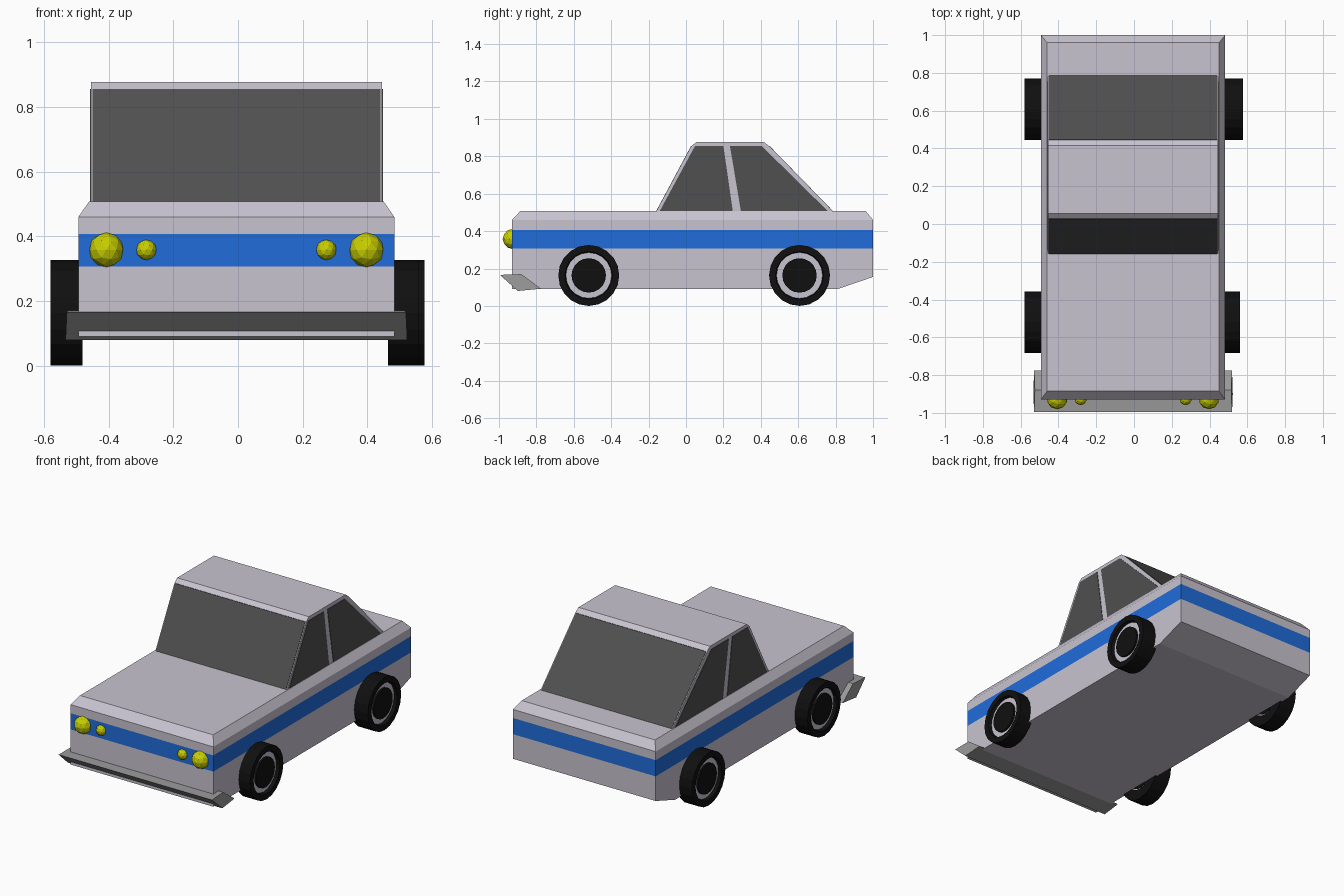
import bpy, bmesh, math

if "Cube" in bpy.data.objects:
    bpy.data.objects.remove(bpy.data.objects["Cube"])

CX = -0.005  # the body sits a hair off centre


def material(name, r, g, b):
    m = bpy.data.materials.new(name)
    m.diffuse_color = (r, g, b, 1)
    m.use_nodes = True
    m.node_tree.nodes["Principled BSDF"].inputs["Base Color"].default_value = m.diffuse_color
    return m


PAINT = material("paint", 0.58, 0.55, 0.63)
BLUE = material("blue", 0.015, 0.15, 0.70)
GLASS = material("dark_glass", 0.08, 0.08, 0.08)
BLACK = material("rubber", 0.005, 0.005, 0.005)
CHROME = material("bumper_grey", 0.32, 0.32, 0.32)
YELLOW = material("lamp_yellow", 0.58, 0.62, 0.0)


def finish(name, bm, *mats):
    bmesh.ops.recalc_face_normals(bm, faces=bm.faces[:])
    me = bpy.data.meshes.new(name)
    bm.to_mesh(me)
    bm.free()
    for m in mats:
        me.materials.append(m)
    ob = bpy.data.objects.new(name, me)
    bpy.context.collection.objects.link(ob)
    return ob


def loft(name, rings, mats, band=None):
    """Join closed rings of points; faces of the given band use material 1."""
    bm = bmesh.new()
    vs = [[bm.verts.new(p) for p in ring] for ring in rings]
    n = len(vs[0])
    for k in range(len(vs) - 1):
        for i in range(n):
            j = (i + 1) % n
            f = bm.faces.new((vs[k][i], vs[k][j], vs[k + 1][j], vs[k + 1][i]))
            f.material_index = 1 if k == band else 0
    bm.faces.new(vs[-1])
    bm.faces.new(vs[0])
    bmesh.ops.triangulate(bm, faces=[f for f in bm.faces if len(f.verts) > 4])
    return finish(name, bm, *mats)


def prism(name, half, profile, mat):
    """Extrude a (y, z) profile across the car."""
    return loft(name, [[(CX + s * half, y, z) for y, z in profile] for s in (-1, 1)], [mat])


def lathe(name, profile, y, z, mat, closed=False, sides=20):
    """Spin an (x, radius) profile about the axle."""
    rings = [[(x, y + r * math.cos(a), z + r * math.sin(a))
              for a in (2 * math.pi * i / sides for i in range(sides))] for x, r in profile]
    bm = bmesh.new()
    vs = [[bm.verts.new(p) for p in ring] for ring in rings]
    for k in range(len(vs) if closed else len(vs) - 1):
        a, b = vs[k], vs[(k + 1) % len(vs)]
        for i in range(sides):
            j = (i + 1) % sides
            bm.faces.new((a[i], a[j], b[j], b[i]))
    if not closed:
        bm.faces.new(vs[0])
        bm.faces.new(vs[-1])
    return finish(name, bm, mat)


# Body with blue waist stripe, chamfered shoulder and raised tail
def body_ring(w, y0, y1, z, z_rear=None):
    zr = z if z_rear is None else z_rear
    return [(CX - w, y0, z), (CX + w, y0, z), (CX + w, 0.81, z),
            (CX + w, y1, zr), (CX - w, y1, zr), (CX - w, 0.81, z)]


loft("body", [body_ring(0.488, -0.93, 1.0, 0.09, 0.155),
              body_ring(0.488, -0.93, 1.0, 0.307),
              body_ring(0.488, -0.93, 1.0, 0.407),
              body_ring(0.488, -0.93, 1.0, 0.46),
              body_ring(0.455, -0.885, 0.96, 0.508)], [PAINT, BLUE], band=1)

# Cabin
prism("cabin", 0.45, [(-0.16, 0.50), (0.03, 0.855), (0.056, 0.877),
                      (0.415, 0.877), (0.444, 0.855), (0.79, 0.50)], PAINT)

# Windows: panels standing just proud of the cabin
prism("windscreen", 0.445, [(-0.16, 0.506), (0.027, 0.855), (0.04, 0.855), (-0.14, 0.506)], GLASS)
prism("rear_window", 0.445, [(0.787, 0.506), (0.447, 0.855), (0.43, 0.855), (0.77, 0.506)], GLASS)
prism("front_side_windows", 0.453, [(-0.14, 0.508), (0.048, 0.855), (0.20, 0.855), (0.25, 0.508)], GLASS)
prism("rear_side_windows", 0.453, [(0.293, 0.508), (0.235, 0.855), (0.405, 0.855), (0.757, 0.508)], GLASS)

# Front bumper
bumper = [(-0.995, 0.166), (-0.88, 0.17), (-0.775, 0.092), (-0.90, 0.08)]
widths = [0.524, 0.520, 0.524, 0.528]
loft("front_bumper", [[(CX + s * w, y, z) for w, (y, z) in zip(widths, bumper)]
                      for s in (-1, 1)], [CHROME])

# Headlights
for side, s in (("left", -1), ("right", 1)):
    for kind, x, r in (("outer", 0.402, 0.054), ("inner", 0.278, 0.032)):
        bpy.ops.mesh.primitive_ico_sphere_add(subdivisions=2, radius=r,
                                              location=(CX + s * x, -0.927, 0.358))
        lamp = bpy.context.object
        lamp.name = f"{side}_{kind}_headlight"
        lamp.data.materials.append(YELLOW)

# Wheels: tyre ring, recessed pale rim and black hub
R = 0.163
for name, y, s, inner, outer in (("front_left", -0.52, -1, 0.480, 0.580),
                                 ("front_right", -0.52, 1, 0.464, 0.560),
                                 ("rear_left", 0.607, -1, 0.480, 0.580),
                                 ("rear_right", 0.607, 1, 0.464, 0.576)):
    lathe(name + "_tyre", [(s * inner, 0.10), (s * inner, R), (s * outer, R), (s * outer, 0.128)],
          y, R, BLACK, closed=True)
    lathe(name + "_rim", [(s * (inner + 0.005), 0.128), (s * (outer - 0.02), 0.128)], y, R, PAINT)
    lathe(name + "_hub", [(s * inner, 0.092), (s * (outer - 0.008), 0.092)], y, R, BLACK)
